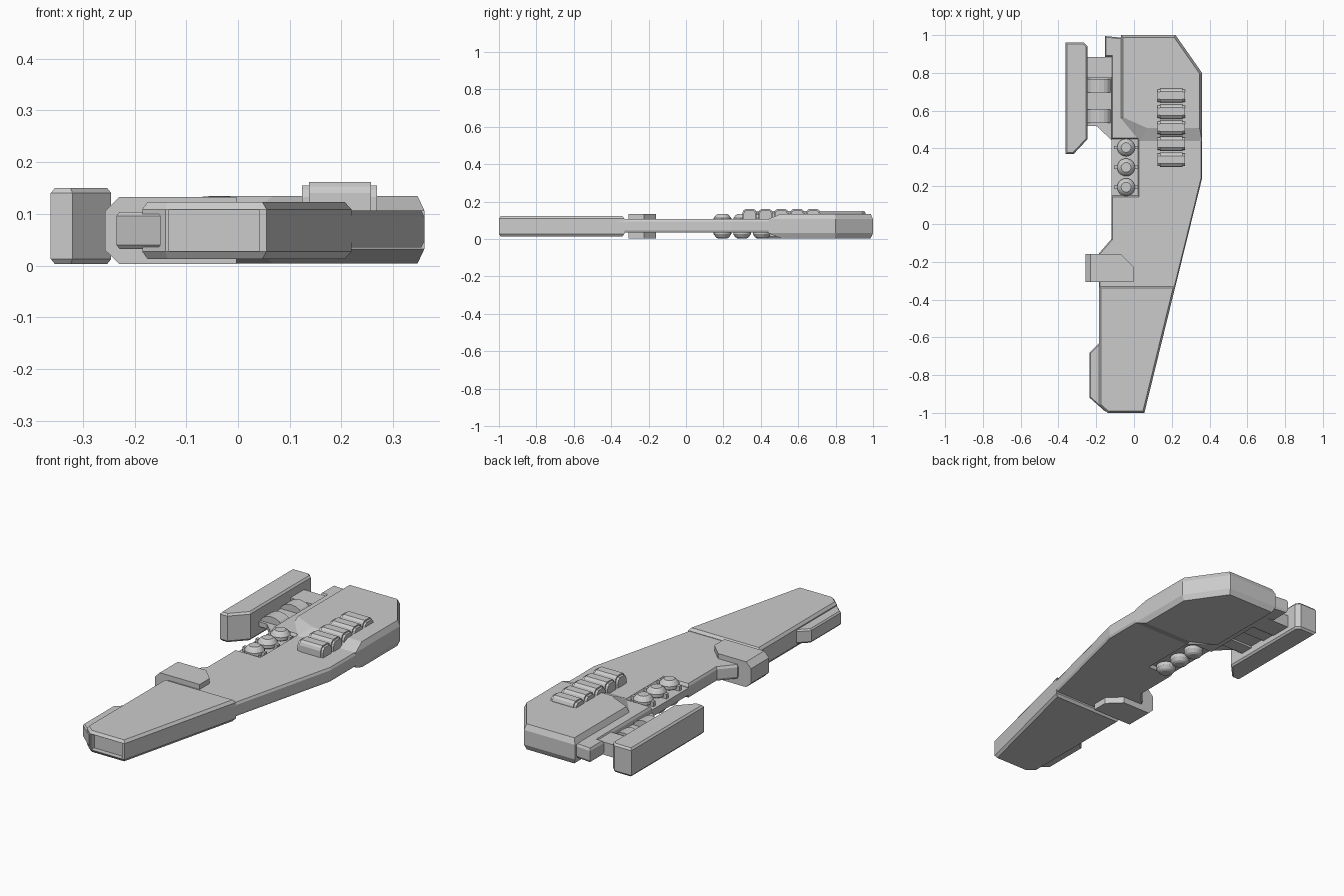
import bpy, bmesh, math
from mathutils import Vector

if "Cube" in bpy.data.objects:
    bpy.data.objects.remove(bpy.data.objects["Cube"])


def finish(name, bm):
    bmesh.ops.recalc_face_normals(bm, faces=bm.faces)
    me = bpy.data.meshes.new(name)
    bm.to_mesh(me)
    bm.free()
    ob = bpy.data.objects.new(name, me)
    bpy.context.collection.objects.link(ob)
    return ob


def inset(pts, d):
    """Move every edge of a counter-clockwise outline inward by d."""
    out = []
    for i, p in enumerate(pts):
        p, a, b = Vector(p), Vector(pts[i - 1]), Vector(pts[(i + 1) % len(pts)])
        e, f = (p - a).normalized(), (b - p).normalized()
        n, m = Vector((-e.y, e.x)), Vector((-f.y, f.x))
        out.append(p + (n + m) * d / (1 + n.dot(m)))
    return out


def loft(name, rings):
    """Skin a stack of equal-length 3D rings and cap both ends."""
    bm = bmesh.new()
    vs = [[bm.verts.new(p) for p in r] for r in rings]
    for a, b in zip(vs, vs[1:]):
        for i in range(len(a)):
            j = (i + 1) % len(a)
            bm.faces.new((a[i], a[j], b[j], b[i]))
    bm.faces.new(vs[0][::-1])
    bm.faces.new(vs[-1])
    return finish(name, bm)


def slab(name, pts, z0, z1, cx=0.0, cz=0.0, ramp=None):
    """Flat plate with chamfered rims; ramp=(y limit, shift) slopes the front end."""
    if cx:
        levels = [(z0, cx), (z0 + cz, 0), (z1 - cz, 0), (z1, cx)]
    else:
        levels = [(z0, 0), (z1, 0)]
    rings = []
    for z, d in levels:
        ring = [Vector((p[0], p[1], z)) for p in inset(pts, d)]
        if ramp and d:
            for v in ring:
                if v.y < ramp[0]:
                    v.y += ramp[1]
                    v.x += ramp[1] * 0.6 if v.x < 0.1 else 0
        rings.append(ring)
    return loft(name, rings)


def side_profile(name, pts, y0, y1):
    """Extrude an x-z profile along y."""
    return loft(name, [[(x, y, z) for x, z in pts] for y in (y0, y1)])


def box(name, x0, x1, y0, y1, z0, z1, c=0.0):
    return slab(name, [(x0, y0), (x1, y0), (x1, y1), (x0, y1)], z0, z1, c, c)


# Middle body, notched on the left for the row of knobs
slab("middle_body", [(-0.185, -0.36), (0.212, -0.36), (0.36, 0.24), (0.36, 0.46), (0.28, 0.52),
                     (0.0, 0.98), (-0.153, 0.995), (-0.153, 0.885), (-0.12, 0.885), (-0.12, 0.45),
                     (0.02, 0.45), (0.02, 0.15), (-0.12, 0.15), (-0.12, -0.08), (-0.185, -0.155)],
     0.035, 0.107, 0.006, 0.012)

# Thicker rear body with sloped front step
slab("rear_body", [(-0.07, 0.56), (0.03, 0.44), (0.36, 0.44), (0.36, 0.80), (0.22, 1.0), (-0.07, 1.0)],
     0.004, 0.135, 0.013, 0.028, ramp=(0.48, 0.055))

# Front housing, tapering forward
barrel = slab("front_housing", [(-0.185, -0.96), (-0.14, -1.0), (0.055, -1.0), (0.219, -0.33),
                                (-0.185, -0.33)], 0.013, 0.123, 0.010, 0.014)
cutter = box("muzzle_cutter", -0.133, 0.042, -1.05, -0.975, 0.028, 0.108)
cutter.hide_render = True
cutter.hide_viewport = True
cut = barrel.modifiers.new("muzzle_recess", "BOOLEAN")
cut.object = cutter
cut.solver = "EXACT"

# Side bump on the front housing
slab("front_side_bump", [(-0.235, -0.92), (-0.15, -0.995), (-0.15, -0.63), (-0.185, -0.63),
                         (-0.235, -0.68)], 0.032, 0.104, 0.006, 0.008)

# Clamp wrapped round the left edge
slab("edge_clamp", [(-0.257, -0.307), (-0.003, -0.307), (-0.003, -0.225), (-0.07, -0.16), (-0.257, -0.16)],
     0.003, 0.133, 0.0)
clamp = bpy.data.objects["edge_clamp"]
for v in clamp.data.vertices:  # round off the outer corners
    v.co.x += 0.028 if v.co.x < -0.2 else 0
side_profile("clamp_outer_edge", [(-0.257, 0.03), (-0.229, 0.003), (-0.229, 0.133), (-0.257, 0.105)],
             -0.307, -0.16)

# Knob shelf and three double-ended knobs
box("knob_shelf", -0.12, 0.03, 0.14, 0.46, 0.052, 0.088)
KNOB = [(0.026, 0.004), (0.036, 0.010), (0.047, 0.026), (0.047, 0.044), (0.034, 0.052),
        (0.034, 0.088), (0.047, 0.096), (0.047, 0.112), (0.036, 0.126), (0.026, 0.134)]
for i, y in enumerate((0.195, 0.300, 0.405)):
    rings = [[(-0.042 + r * math.cos(k * math.tau / 20), y + r * math.sin(k * math.tau / 20), z)
              for k in range(20)] for r, z in KNOB]
    loft(f"knob_{i + 1}", rings)
    box(f"knob_crossbar_{i + 1}", -0.105, 0.021, y - 0.009, y + 0.009, 0.088, 0.112)

# Row of five raised cells, with a narrow lip on each end
for i in range(5):
    y = 0.34 + 0.085 * i
    for part, x0, x1, h, top in (("cell", 0.137, 0.257, 0.038, 0.162),
                                 ("cell_lip", 0.124, 0.269, 0.034, 0.155)):
        prof = [(-h, 0.095), (h, 0.095), (h, top - 0.022), (h * 0.86, top - 0.009), (h * 0.55, top),
                (-h * 0.55, top), (-h * 0.86, top - 0.009), (-h, top - 0.022)]
        loft(f"{part}_{i + 1}", [[(x, y + a, z) for a, z in prof] for x in (x0, x1)])

# Bridge and thin web out to the side plate
box("side_bridge", -0.25, -0.06, 0.775, 0.885, 0.035, 0.100)
slab("side_web", [(-0.25, 0.52), (-0.20, 0.52), (-0.12, 0.445), (-0.05, 0.445), (-0.05, 0.78),
                  (-0.25, 0.78)], 0.050, 0.074)

# Two arched arms
outer = [(-0.25 + 0.065 * (1 - math.cos(t * math.pi / 8)), 0.062 + 0.048 * math.sin(t * math.pi / 8))
         for t in range(9)]
for i, y in enumerate((0.57, 0.732)):
    side_profile(f"arched_arm_{i + 1}", outer + [(-0.12, 0.04), (-0.25, 0.04)], y - 0.035, y + 0.035)

# Tall side plate
slab("side_plate", [(-0.362, 0.37), (-0.32, 0.37), (-0.245, 0.45), (-0.245, 0.94), (-0.265, 0.96),
                    (-0.362, 0.96)], 0.003, 0.15, 0.008, 0.010)
